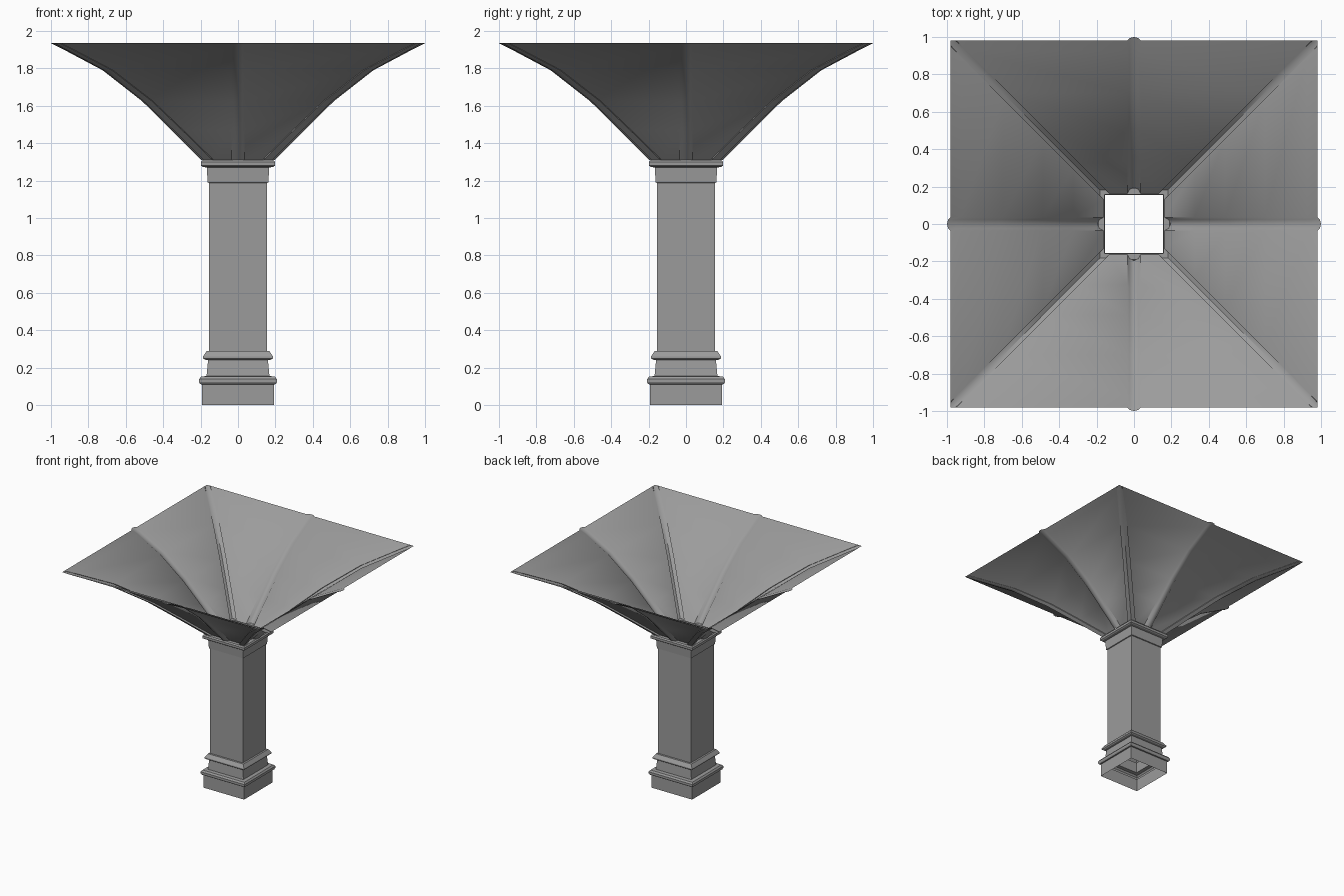
import bpy, bmesh
from math import radians

if "Cube" in bpy.data.objects:
    bpy.data.objects.remove(bpy.data.objects["Cube"])

# Dark grey stone shared by all parts
stone = bpy.data.materials.new("grey_stone")
stone.diffuse_color = (0.33, 0.33, 0.33, 1)
stone.use_nodes = True
stone.node_tree.nodes["Principled BSDF"].inputs["Base Color"].default_value = stone.diffuse_color


def loft(name, rings, angle):
    """Skin a stack of closed rings into an open shell."""
    bm = bmesh.new()
    loops = [[bm.verts.new(p) for p in ring] for ring in rings]
    n = len(loops[0])
    for a, b in zip(loops, loops[1:]):
        for i in range(n):
            j = (i + 1) % n
            bm.faces.new((a[i], a[j], b[j], b[i]))
    me = bpy.data.meshes.new(name)
    bm.to_mesh(me)
    bm.free()
    me.materials.append(stone)
    ob = bpy.data.objects.new(name, me)
    bpy.context.collection.objects.link(ob)
    bpy.ops.object.select_all(action='DESELECT')
    ob.select_set(True)
    bpy.context.view_layer.objects.active = ob
    bpy.ops.object.shade_smooth_by_angle(angle=radians(angle))
    return ob


def four_sides(side, z):
    """Repeat the points of one side around the four sides of a square."""
    ring = []
    for _ in range(4):
        ring += [(x, y, z) for x, y in side]
        side = [(-y, x) for x, y in side]
    return ring


def square_shell(name, profile):
    return loft(name, [four_sides([(h, h)], z) for h, z in profile], 25)


# Plinth with two mouldings: (half width, height)
square_shell("column_base", [
    (0.192, 0), (0.192, 0.11), (0.202, 0.112), (0.208, 0.122), (0.208, 0.138),
    (0.198, 0.152), (0.168, 0.155), (0.160, 0.24), (0.178, 0.243),
    (0.187, 0.25), (0.187, 0.26), (0.168, 0.288), (0.155, 0.29)])

# Plain square shaft
square_shell("column_shaft", [(0.155, 0.29), (0.155, 1.19)])

# Capital
square_shell("column_capital", [
    (0.155, 1.187), (0.162, 1.19), (0.167, 1.27), (0.188, 1.273),
    (0.198, 1.28), (0.198, 1.30), (0.19, 1.31), (0.157, 1.31)])


# Flaring vault: square sections with a rib on each corner and mid-side
def vault_ring(h, z, mid, corner):
    w = 0.032
    side = [(h + corner, -h + w - 0.006), (h, -h + w),
            (h, -0.036), (h + 0.7 * mid, -0.023), (h + mid, 0),
            (h + 0.7 * mid, 0.023), (h, 0.036),
            (h, h - w), (h + corner, h - w + 0.006), (h + corner, h + corner)]
    return four_sides(side, z)


loft("vault", [vault_ring(*level) for level in [
    (0.162, 1.31, 0.034, 0.020),
    (0.325, 1.47, 0.030, 0.019),
    (0.487, 1.625, 0.026, 0.018),
    (0.700, 1.79, 0.024, 0.017),
    (0.925, 1.908, 0.021, 0.010),
    (0.980, 1.935, 0.020, 0.0)]], 50)
